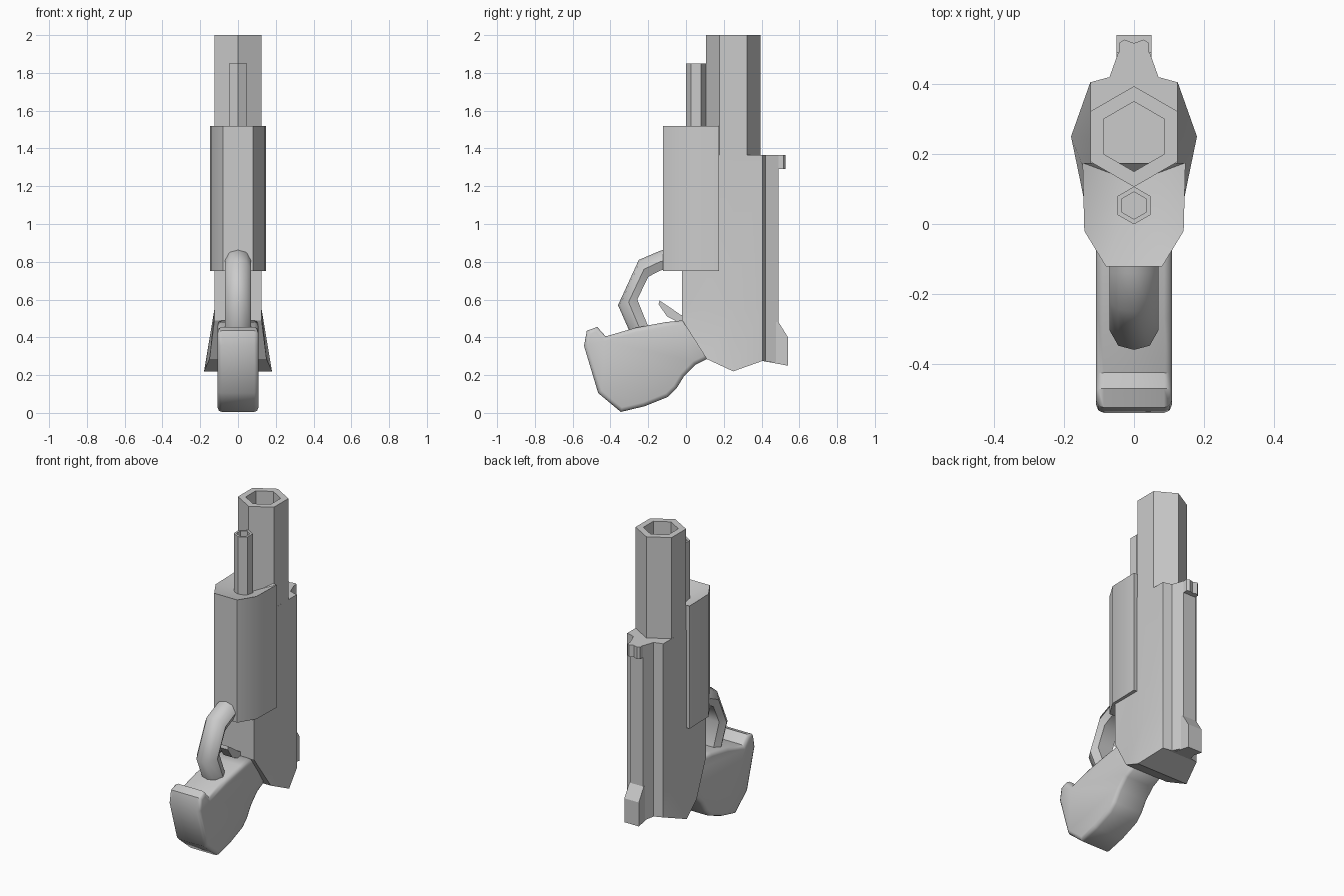
import bpy, bmesh
from math import cos, sin, pi, radians

if "Cube" in bpy.data.objects:
    bpy.data.objects.remove(bpy.data.objects["Cube"])


def loft(name, rings, smooth=30, cap_end=True):
    """Skin a closed ring list; first and last rings are capped."""
    bm = bmesh.new()
    vs = [[bm.verts.new(p) for p in r] for r in rings]
    n = len(rings[0])
    for a, b in zip(vs, vs[1:]):
        for i in range(n):
            j = (i + 1) % n
            bm.faces.new((a[i], a[j], b[j], b[i]))
    bm.faces.new(vs[0][::-1])
    if cap_end:
        bm.faces.new(vs[-1])
    bmesh.ops.remove_doubles(bm, verts=bm.verts, dist=1e-5)
    bmesh.ops.recalc_face_normals(bm, faces=bm.faces)
    me = bpy.data.meshes.new(name)
    bm.to_mesh(me)
    bm.free()
    ob = bpy.data.objects.new(name, me)
    bpy.context.collection.objects.link(ob)
    bpy.ops.object.select_all(action='DESELECT')
    ob.select_set(True)
    bpy.context.view_layer.objects.active = ob
    if smooth:
        bpy.ops.object.shade_smooth_by_angle(angle=radians(smooth))
    return ob


def hexagon(y, r, z):
    return [(r * cos(pi / 6 + i * pi / 3), y + r * sin(pi / 6 + i * pi / 3), z)
            for i in range(6)]


def tube(name, y, r, r_in, z0, z1, z_hole):
    return loft(name, [hexagon(y, r, z0), hexagon(y, r, z1),
                       hexagon(y, r_in, z1), hexagon(y, r_in, z_hole)])


def side_plate(name, profile, half, smooth=30):
    """Extrude a (y, z) profile across x."""
    return loft(name, [[(x, y, z) for y, z in profile] for x in (-half, half)], smooth)


# barrel and the thin rod beneath it
tube("barrel", 0.25, 0.144, 0.1, 1.3, 2.0, 1.37)
tube("rod", 0.053, 0.054, 0.039, 1.4, 1.85, 1.5)

# frame: sections along y, flared at the bottom, narrowing to a rear rib
sections = [(-0.02, 0.125, 0.49, 0.125), (0.11, 0.151, 0.285, 0.125),
            (0.25, 0.18, 0.22, 0.125), (0.405, 0.125, 0.275, 0.125),
            (0.42, 0.07, 0.272, 0.07), (0.49, 0.045, 0.265, 0.045)]
loft("frame", [[(xb, y, zb), (xm, y, 0.55), (xm, y, 1.365),
                (-xm, y, 1.365), (-xm, y, 0.55), (-xb, y, zb)]
               for y, xb, zb, xm in sections])

# flared block at the bottom of the rib, and notched sight at its top
side_plate("rib_block", [(0.42, 0.272), (0.54, 0.25), (0.54, 0.4),
                         (0.49, 0.48), (0.42, 0.48)], 0.05)
sight = [(-0.043, 0.45), (0.043, 0.45), (0.043, 0.517), (0.028, 0.527),
         (0, 0.517), (-0.028, 0.527), (-0.043, 0.517)]
loft("sight", [[(x, y, z) for x, y in sight] for z in (1.29, 1.365)])

# forward housing with a dished top
plan = [(-0.08, -0.122), (0.08, -0.122), (0.142, -0.02),
        (0.147, 0.175), (-0.147, 0.175), (-0.142, -0.02)]
loft("housing", [[(x, y, 0.75) for x, y in plan],
                 [(x, y, 1.52) for x, y in plan],
                 [(0, 0.12, 1.46)] * 6], 35, cap_end=False)

# grip with chamfered, smooth rim
grip = side_plate("grip", [
    (0.03, 0.44), (-0.015, 0.49), (-0.11, 0.48), (-0.27, 0.45), (-0.425, 0.405),
    (-0.47, 0.455), (-0.525, 0.435), (-0.54, 0.355), (-0.465, 0.105),
    (-0.345, 0.005), (-0.22, 0.035), (-0.095, 0.085), (-0.05, 0.13), (-0.01, 0.195),
    (0.05, 0.255), (0.11, 0.285), (0.12, 0.33)], 0.108, 0)
bev = grip.modifiers.new("rim", 'BEVEL')
bev.width = 0.022
bev.segments = 2
bev.limit_method = 'ANGLE'
bev.angle_limit = radians(80)
bpy.ops.object.modifier_apply(modifier="rim")
bpy.ops.object.shade_smooth_by_angle(angle=radians(50))

# trigger guard: (outer point, inner point) stations, rounded section
section = [(0, 0), (0.045, 0.12), (0.07, 0.55), (0.05, 1),
           (-0.05, 1), (-0.07, 0.55), (-0.045, 0.12)]
path = [((-0.08, 0.875), (-0.08, 0.77)), ((-0.14, 0.857), (-0.14, 0.752)),
        ((-0.25, 0.81), (-0.2, 0.72)),
        ((-0.36, 0.57), (-0.258, 0.6)), ((-0.285, 0.4), (-0.185, 0.42))]
loft("trigger_guard", [[(x, o[0] + (i[0] - o[0]) * t, o[1] + (i[1] - o[1]) * t)
                        for x, t in section] for o, i in path], 50)

# trigger
side_plate("trigger", [(0.0, 0.51), (-0.03, 0.52), (-0.08, 0.555), (-0.14, 0.595),
                       (-0.145, 0.575), (-0.1, 0.51), (-0.05, 0.485), (0.0, 0.48)], 0.03)
